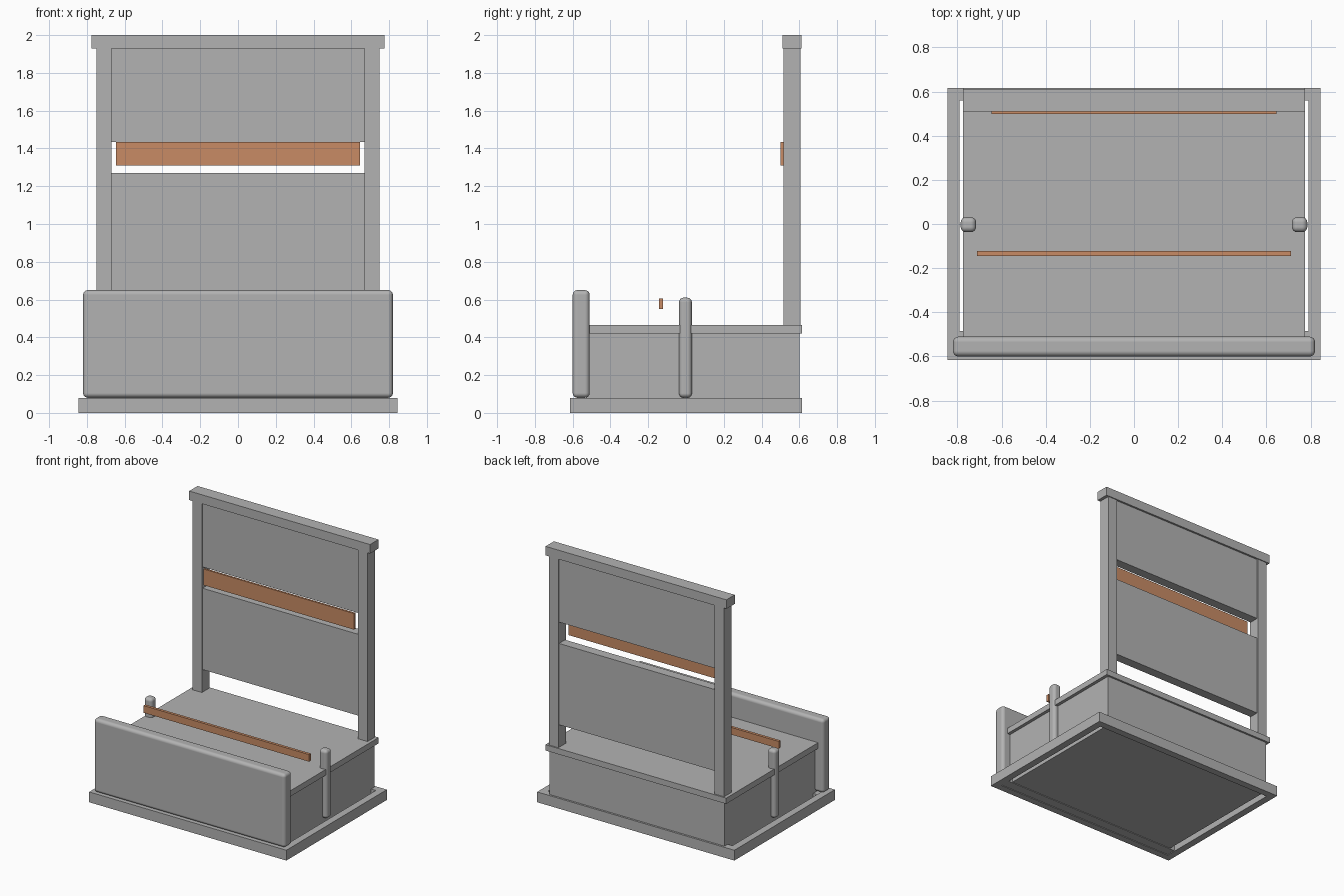
import bpy, bmesh
from mathutils import Vector

if "Cube" in bpy.data.objects:
    bpy.data.objects.remove(bpy.data.objects["Cube"])


def material(name, rgb):
    m = bpy.data.materials.new(name)
    m.diffuse_color = (*rgb, 1)
    m.use_nodes = True
    m.node_tree.nodes["Principled BSDF"].inputs["Base Color"].default_value = m.diffuse_color
    return m


GREY = material("plain grey", (0.45, 0.45, 0.45))
ORANGE = material("warm wood", (0.58, 0.26, 0.13))


def box(name, x, y, z, mat=GREY, round_by=0):
    """Box between the given (low, high) limits, optionally with rounded edges."""
    lo, hi = (Vector(v) for v in zip(x, y, z))
    bm = bmesh.new()
    bmesh.ops.create_cube(bm, size=1)
    for v in bm.verts:
        v.co = (lo + hi) / 2 + v.co * (hi - lo)
    mesh = bpy.data.meshes.new(name)
    bm.to_mesh(mesh)
    bm.free()
    mesh.materials.append(mat)
    ob = bpy.data.objects.new(name, mesh)
    bpy.context.collection.objects.link(ob)
    if round_by:
        bevel = ob.modifiers.new("rounding", 'BEVEL')
        bevel.width = round_by
        bevel.segments = 4
        for p in mesh.polygons:
            p.use_smooth = True
        bevel.harden_normals = True
    return ob


def wide(half):
    return (-half, half)


def pair(name, x, y, z, **kw):
    """The same box on the left and on the right."""
    box("right_" + name, x, y, z, **kw)
    box("left_" + name, (-x[1], -x[0]), y, z, **kw)


# Base frame, open along both sides of the body
box("base_front_rail", wide(0.845), (-0.615, -0.56), (0, 0.08))
box("base_back_rail", wide(0.845), (0.56, 0.615), (0, 0.08))
pair("base_side_rail", (0.79, 0.845), (-0.56, 0.56), (0, 0.08))
box("base_cross_bar", wide(0.79), (-0.56, -0.485), (0.005, 0.075))

# Body and deck
box("body", wide(0.75), (-0.53, 0.6), (0.01, 0.42))
box("deck", wide(0.775), (-0.51, 0.615), (0.42, 0.465))

# Rounded front board and side pegs
box("front_board", wide(0.82), (-0.6, -0.51), (0.08, 0.65), round_by=0.025)
pair("side_peg", (0.715, 0.785), (-0.037, 0.031), (0.08, 0.61), round_by=0.024)

# Tall back: posts, top rail and two slightly recessed panels
pair("back_post", (0.67, 0.75), (0.515, 0.605), (0.465, 1.93))
box("back_top_rail", wide(0.775), (0.51, 0.612), (1.93, 2.0))
box("back_lower_panel", wide(0.67), (0.523, 0.597), (0.64, 1.27))
box("back_upper_panel", wide(0.67), (0.523, 0.597), (1.435, 1.93))

# Wooden slats
box("back_slat", wide(0.645), (0.499, 0.515), (1.31, 1.435), mat=ORANGE)
box("front_slat", wide(0.71), (-0.144, -0.122), (0.55, 0.605), mat=ORANGE)
